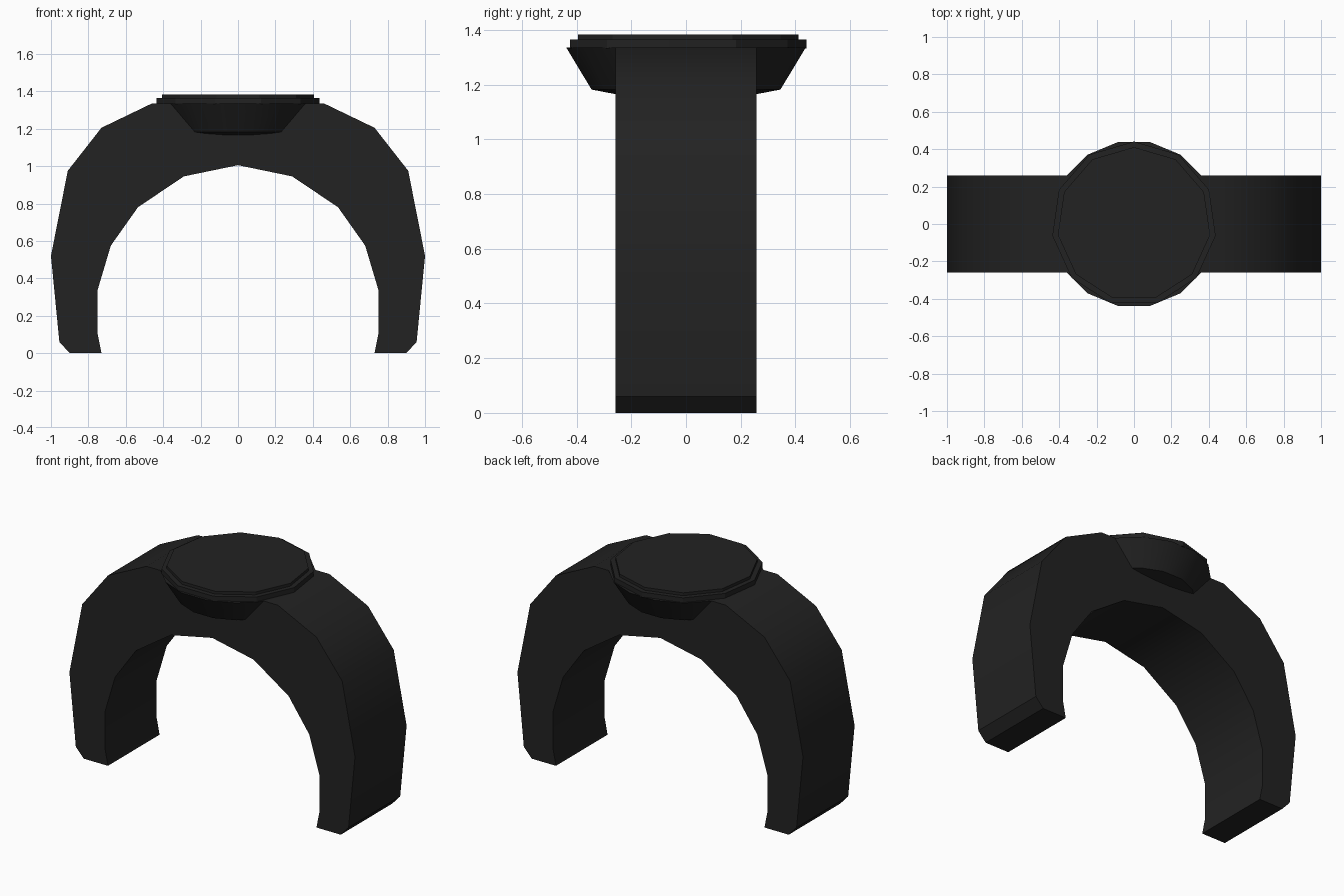
import bpy
import math
from math import radians, sin, cos, pi

cube = bpy.data.objects.get("Cube")
if cube:
    bpy.data.objects.remove(cube, do_unlink=True)

# Single matte black
black = bpy.data.materials.new("matte_black")
black.use_nodes = True
colour = (0.016, 0.016, 0.016, 1)
black.diffuse_color = colour
black.node_tree.nodes["Principled BSDF"].inputs["Base Color"].default_value = colour


def make_object(name, verts, faces, angle):
    mesh = bpy.data.meshes.new(name)
    mesh.from_pydata(verts, [], faces)
    mesh.materials.append(black)
    obj = bpy.data.objects.new(name, mesh)
    bpy.context.collection.objects.link(obj)
    bpy.ops.object.select_all(action='DESELECT')
    obj.select_set(True)
    bpy.context.view_layer.objects.active = obj
    bpy.ops.object.shade_smooth_by_angle(angle=radians(angle))
    return obj


def lathe(name, rings, sides, start, angle):
    """Stack of polygon rings (radius, z), bottom to top, capped at both ends."""
    verts = [(r * cos(start + 2 * pi * i / sides), r * sin(start + 2 * pi * i / sides), z)
             for r, z in rings for i in range(sides)]
    faces = [tuple(reversed(range(sides))),
             tuple(range(len(verts) - sides, len(verts)))]
    for k in range(len(rings) - 1):
        for i in range(sides):
            j = (i + 1) % sides
            a, b = k * sides, (k + 1) * sides
            faces.append((a + i, a + j, b + j, b + i))
    return make_object(name, verts, faces, angle)


# Arched band: half outlines from the crown to the foot, mirrored in x
outer = [(0.46, 1.335), (0.73, 1.205), (0.91, 0.975), (1.0, 0.52), (0.955, 0.06), (0.9, 0.0)]
inner = [(0.73, 0.0), (0.75, 0.1), (0.75, 0.34), (0.68, 0.575), (0.535, 0.78), (0.29, 0.945)]
half = outer + inner
outline = half + [(0, 1.005)] + [(-x, z) for x, z in reversed(half)]
n = len(outline)
width = 0.258
verts = [(x, y, z) for y in (-width, width) for x, z in outline]
faces = [tuple(reversed(range(n))), tuple(range(n, 2 * n))]
faces += [(i, (i + 1) % n, n + (i + 1) % n, n + i) for i in range(n)]
# Outline runs clockwise seen from the front, so the front cap is reversed
make_object("band", verts, faces, 35)

# Bowl under the disc, with a shallow sloping base
lathe("setting", [(0.05, 1.125), (0.352, 1.182), (0.446, 1.335)], 16, pi / 16, 30)

# Stepped disc on top
lathe("disc_rim", [(0.441, 1.332), (0.441, 1.365)], 11, pi / 2, 30)
lathe("disc_plate", [(0.411, 1.36), (0.411, 1.383)], 11, pi / 2, 30)

# Make all faces point outward
import bmesh
for obj in [o for o in bpy.data.objects if o.type == 'MESH' and black.name in o.data.materials]:
    bm = bmesh.new()
    bm.from_mesh(obj.data)
    bmesh.ops.recalc_face_normals(bm, faces=bm.faces)
    bm.to_mesh(obj.data)
    bm.free()
